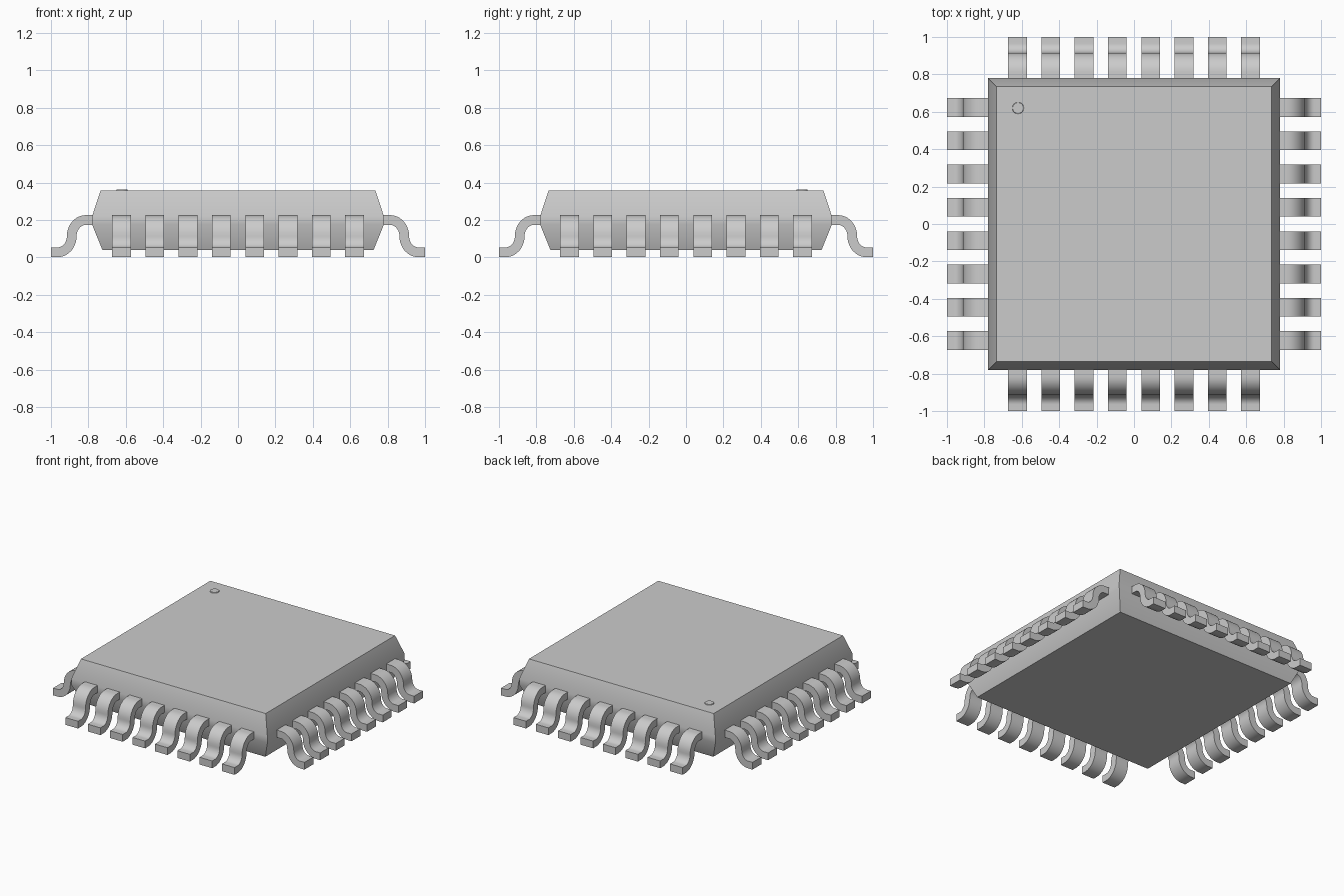
import bpy, bmesh, math
from mathutils import Matrix, Vector

cube = bpy.data.objects.get("Cube")
if cube:
    bpy.data.objects.remove(cube, do_unlink=True)

grey = bpy.data.materials.new("plain_grey")
grey.use_nodes = True
colour = (0.6, 0.6, 0.6, 1)
grey.diffuse_color = colour
grey.node_tree.nodes["Principled BSDF"].inputs["Base Color"].default_value = colour


def finish(bm, name, angle):
    bmesh.ops.recalc_face_normals(bm, faces=bm.faces)
    mesh = bpy.data.meshes.new(name)
    bm.to_mesh(mesh)
    bm.free()
    mesh.materials.append(grey)
    ob = bpy.data.objects.new(name, mesh)
    bpy.context.collection.objects.link(ob)
    bpy.ops.object.select_all(action="DESELECT")
    ob.select_set(True)
    bpy.context.view_layer.objects.active = ob
    bpy.ops.object.shade_smooth_by_angle(angle=math.radians(angle))
    return ob


def square_ring(bm, half, z):
    return [bm.verts.new((sx * half, sy * half, z))
            for sx, sy in ((-1, -1), (1, -1), (1, 1), (-1, 1))]


# Package body: square rings stacked with a narrow waist band
bm = bmesh.new()
rings = [square_ring(bm, h, z) for h, z in
         ((0.725, 0.04), (0.78, 0.175), (0.78, 0.22), (0.735, 0.357))]
for low, high in zip(rings, rings[1:]):
    for i in range(4):
        j = (i + 1) % 4
        bm.faces.new((low[i], low[j], high[j], high[i]))
bm.faces.new(rings[0])
bm.faces.new(rings[-1])
finish(bm, "package_body", 35)

# Orientation dot: very shallow disc in one top corner
bm = bmesh.new()
bmesh.ops.create_cone(bm, cap_ends=True, segments=32, radius1=0.032, radius2=0.029,
                      depth=0.008, matrix=Matrix.Translation((-0.62, 0.62, 0.358)))
finish(bm, "orientation_dot", 60)

# Lead centreline: two quarter ellipses forming a gull-wing bend
STEPS, RX, RZ, HALF_T, HALF_W = 10, 0.076, 0.0865, 0.026, 0.05
KNEE, TOP = 0.813, 0.2
path = [(Vector((0.74, TOP)), Vector((0, 1)))]
for k in range(STEPS + 1):
    a = math.pi / 2 * k / STEPS
    normal = Vector((math.sin(a) / RX, math.cos(a) / RZ)).normalized()
    path.append((Vector((KNEE + RX * math.sin(a), TOP - RZ + RZ * math.cos(a))), normal))
for k in range(STEPS - 1, -1, -1):
    a = math.pi / 2 * k / STEPS
    normal = Vector((math.sin(a) / RX, math.cos(a) / RZ)).normalized()
    path.append((Vector((KNEE + 2 * RX - RX * math.sin(a), TOP - RZ - RZ * math.cos(a))), normal))
path.append((Vector((1, TOP - 2 * RZ)), Vector((0, 1))))


def add_lead(bm, offset, turn):
    rows = []
    for p, n in path:
        row = []
        for side, face in ((-1, -1), (1, -1), (1, 1), (-1, 1)):
            q = p + n * HALF_T * face
            row.append(bm.verts.new(turn @ Vector((q.x, offset + side * HALF_W, max(q.y, 0)))))
        rows.append(row)
    for a, b in zip(rows, rows[1:]):
        for i in range(4):
            j = (i + 1) % 4
            bm.faces.new((a[i], a[j], b[j], b[i]))
    bm.faces.new(rows[0])
    bm.faces.new(rows[-1])


# Eight leads on each of the four sides
for quarter, side_name in enumerate(("left", "back", "right", "front")):
    bm = bmesh.new()
    turn = Matrix.Rotation(quarter * math.pi / 2, 3, "Z")
    for i in range(8):
        add_lead(bm, (i - 3.5) * 0.178, turn)
    finish(bm, side_name + "_leads", 35)
